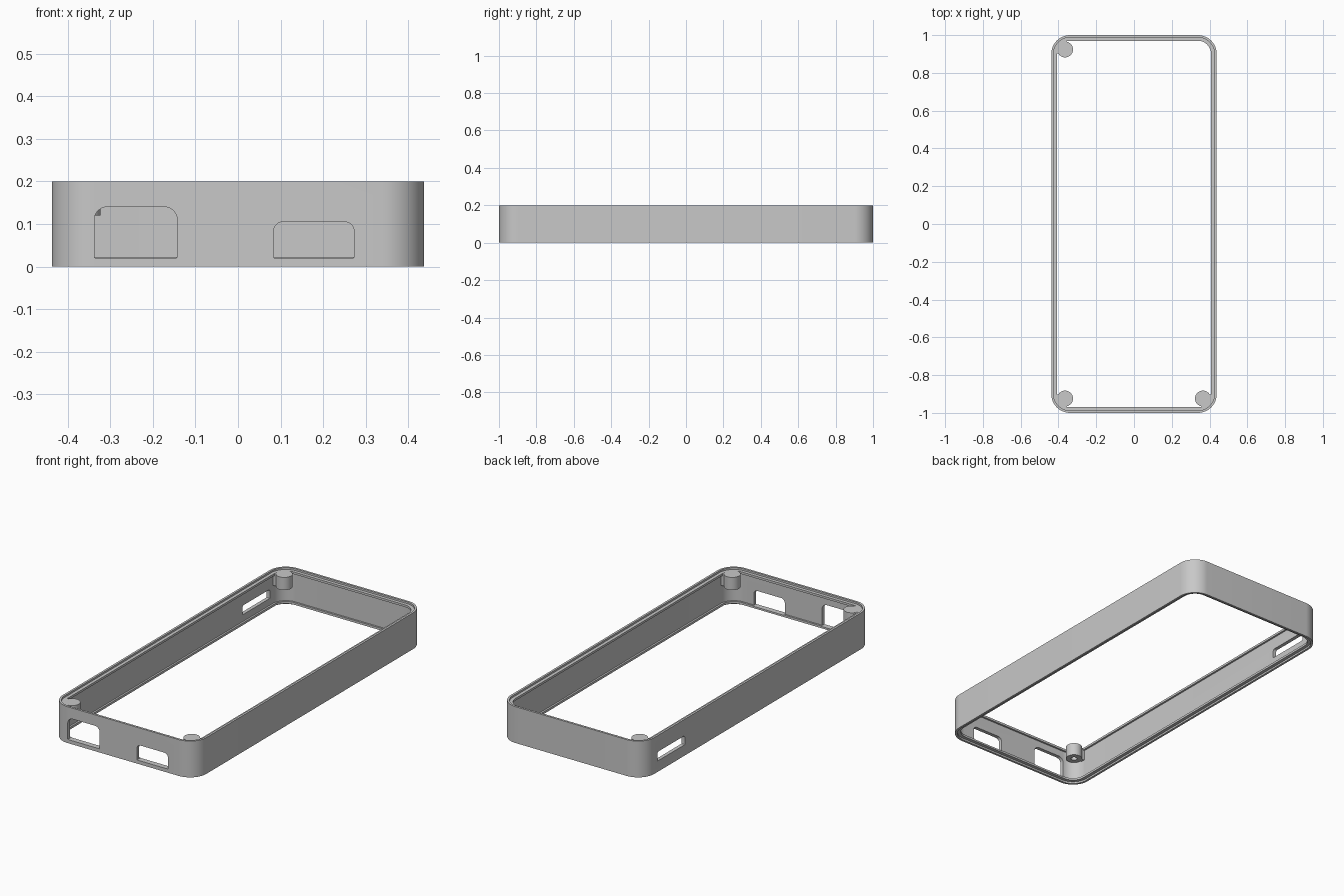
import bpy, bmesh
from math import sin, cos, pi
from mathutils import Matrix, Vector

if "Cube" in bpy.data.objects:
    bpy.data.objects.remove(bpy.data.objects["Cube"], do_unlink=True)

HALF_X, HALF_Y, CORNER, HEIGHT = 0.438, 1.0, 0.1, 0.2

grey = bpy.data.materials.new("light grey plastic")
grey.use_nodes = True
grey.diffuse_color = (0.58, 0.58, 0.58, 1)
grey.node_tree.nodes["Principled BSDF"].inputs["Base Color"].default_value = grey.diffuse_color


def finish(name, bm):
    bmesh.ops.recalc_face_normals(bm, faces=bm.faces)
    mesh = bpy.data.meshes.new(name)
    bm.to_mesh(mesh)
    bm.free()
    mesh.materials.append(grey)
    obj = bpy.data.objects.new(name, mesh)
    bpy.context.scene.collection.objects.link(obj)
    return obj


def smooth(obj):
    bpy.ops.object.select_all(action="DESELECT")
    obj.select_set(True)
    bpy.context.view_layer.objects.active = obj
    bpy.ops.object.shade_smooth_by_angle(angle=pi / 6)


def rounded(x0, x1, y0, y1, radii, steps):
    """Rounded rectangle outline; radii start at the top right, going anticlockwise."""
    points = []
    signs = [(1, 1), (-1, 1), (-1, -1), (1, -1)]
    for k, (sx, sy) in enumerate(signs):
        r = radii[k]
        cx = x1 - r if sx > 0 else x0 + r
        cy = y1 - r if sy > 0 else y0 + r
        for i in range(steps + 1):
            a = (k + i / steps) * pi / 2
            points.append((cx + r * cos(a), cy + r * sin(a)))
    return points


def loft(bm, loops, closed):
    """Skin a list of equally long vertex loops."""
    count = len(loops) if closed else len(loops) - 1
    for j in range(count):
        a, b = loops[j], loops[(j + 1) % len(loops)]
        for i in range(len(a)):
            n = (i + 1) % len(a)
            bm.faces.new((a[i], a[n], b[n], b[i]))


# Wall with a lid recess and an inner ledge at the top and the bottom
half = [(0.0, HEIGHT), (0.012, HEIGHT), (0.012, 0.19), (0.03, 0.19), (0.03, 0.178), (0.02, 0.178)]
profile = half + [(inset, HEIGHT - z) for inset, z in reversed(half)]
bm = bmesh.new()
rings = []
for inset, z in profile:
    hx, hy = HALF_X - inset, HALF_Y - inset
    outline = rounded(-hx, hx, -hy, hy, [CORNER - inset] * 4, 16)
    rings.append([bm.verts.new((x, y, z)) for x, y in outline])
loft(bm, rings, True)
frame = finish("case_frame", bm)


# Port openings
def opening(name, u0, u1, z0, z1, top_r, low_r, place):
    bm = bmesh.new()
    outline = rounded(u0, u1, z0, z1, [top_r, top_r, low_r, low_r], 8)
    ends = [[bm.verts.new(place(u, d, z)) for u, z in outline] for d in (-0.08, 0.08)]
    loft(bm, ends, False)
    for end in ends:
        bm.faces.new(end)
    obj = finish(name, bm)
    obj.hide_render = True
    return obj


def on_front(u, d, z):
    return Vector((u, d - HALF_Y, z))


def on_side(u, d, z):
    return Vector((d - HALF_X, u, z))


cutters = [
    opening("large_port_cutter", -0.338, -0.143, 0.02, 0.14, 0.03, 0.003, on_front),
    opening("small_port_cutter", 0.084, 0.273, 0.02, 0.105, 0.022, 0.003, on_front),
    opening("side_slot_cutter", 0.636, 0.875, 0.06, 0.11, 0.012, 0.003, on_side),
]
for cutter in cutters:
    cut = frame.modifiers.new(cutter.name, "BOOLEAN")
    cut.operation = "DIFFERENCE"
    cut.solver = "EXACT"
    cut.object = cutter
bpy.context.view_layer.update()
evaluated = frame.evaluated_get(bpy.context.evaluated_depsgraph_get())
cut_mesh = bpy.data.meshes.new_from_object(evaluated)
frame.modifiers.clear()
frame.data = cut_mesh
for cutter in cutters:
    bpy.data.objects.remove(cutter, do_unlink=True)
smooth(frame)


# Screw posts with a blind hole from below, and a small web to the side wall
def screw_post(name, sx, sy):
    cx, cy, low, top = sx * 0.365, sy * 0.924, 0.12, 0.19
    bm = bmesh.new()
    rings = []
    for r, z in ((0.042, top), (0.042, low), (0.016, low), (0.016, top - 0.015)):
        rings.append([bm.verts.new((cx + r * cos(i * pi / 16), cy + r * sin(i * pi / 16), z))
                      for i in range(32)])
    loft(bm, rings, False)
    bm.faces.new(rings[0])
    bm.faces.new(rings[-1])
    smooth(finish(name, bm))

    bm = bmesh.new()
    place = Matrix.Translation((sx * 0.402, sy * 0.913, (low + top) / 2))
    size = Matrix.Diagonal((0.04, 0.022, top - low - 0.002, 1))
    bmesh.ops.create_cube(bm, size=1, matrix=place @ size)
    finish(name + "_web", bm)


screw_post("front_right_post", -1, -1)
screw_post("front_left_post", 1, -1)
screw_post("back_right_post", -1, 1)
